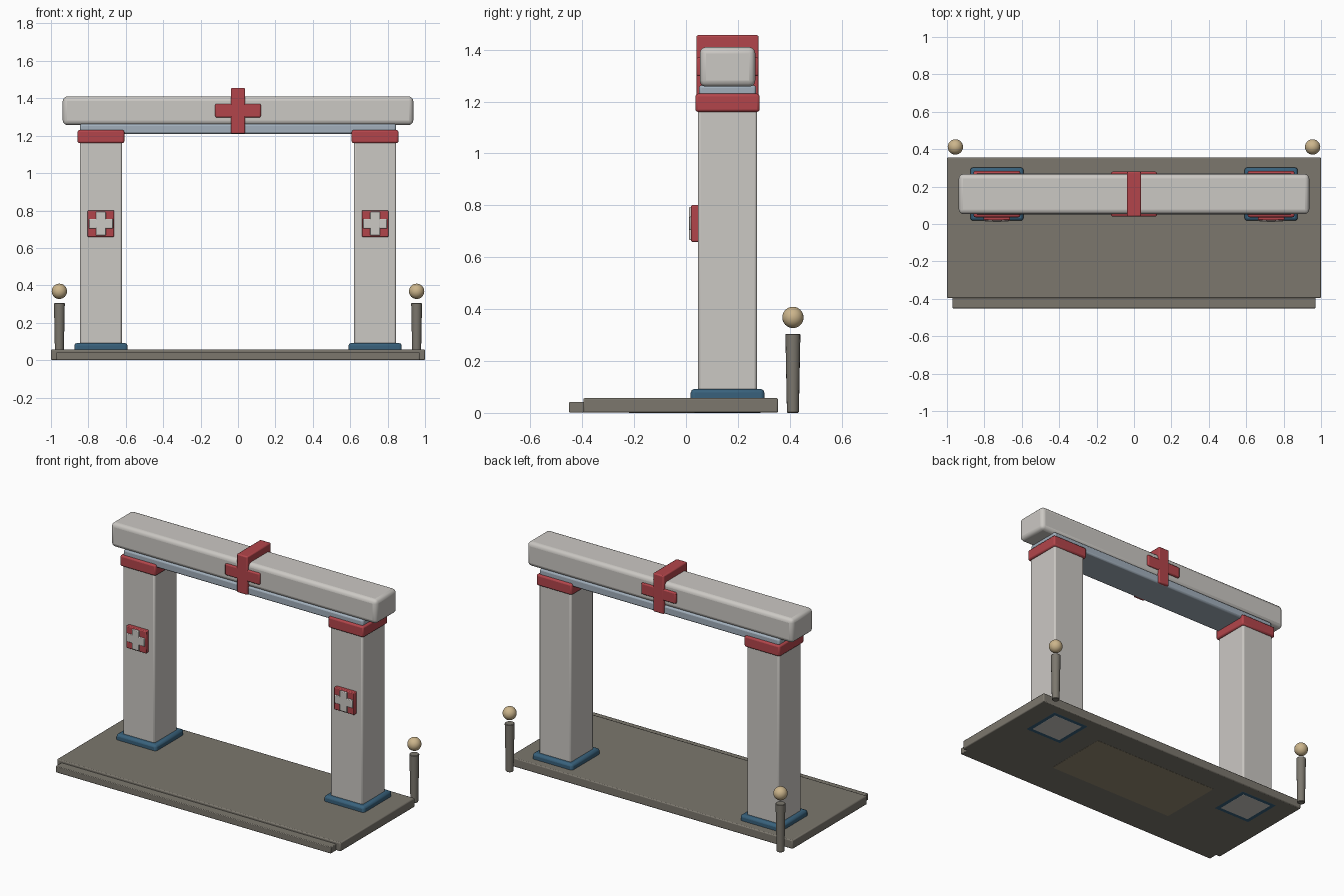
import bpy

if "Cube" in bpy.data.objects:
    bpy.data.objects.remove(bpy.data.objects["Cube"])


def material(name, rgb):
    m = bpy.data.materials.new(name)
    m.diffuse_color = (*rgb, 1)
    m.use_nodes = True
    m.node_tree.nodes["Principled BSDF"].inputs["Base Color"].default_value = m.diffuse_color
    return m


STONE = material("pale_stone", (0.60, 0.58, 0.55))
FLOOR = material("floor_stone", (0.20, 0.185, 0.155))
RED = material("red", (0.45, 0.06, 0.07))
BLUE = material("dark_blue", (0.04, 0.12, 0.20))
TRIM = material("pale_blue", (0.36, 0.43, 0.50))
WOOD = material("light_wood", (0.60, 0.46, 0.26))
MAT = material("mat", (0.30, 0.26, 0.17))
YC = 0.16    # centre line of the gate in y
PX = 0.733   # pillar distance from the middle


def finish(ob, name, mat, bevel=0.0, segments=2):
    ob.name = name
    ob.data.materials.append(mat)
    if bevel:
        b = ob.modifiers.new("bevel", "BEVEL")
        b.width = bevel
        b.segments = segments
        b.limit_method = 'ANGLE'
    bpy.ops.object.shade_smooth_by_angle()
    return ob


def box(name, x, y, z, mat, bevel=0.0, segments=2):
    """Box from (min, max) ranges."""
    ranges = (x, y, z)
    bpy.ops.mesh.primitive_cube_add(size=1, location=[(a + b) / 2 for a, b in ranges])
    ob = bpy.context.object
    ob.scale = [b - a for a, b in ranges]
    bpy.ops.object.transform_apply(location=False, rotation=False, scale=True)
    return finish(ob, name, mat, bevel, segments)


def around(c, half):
    return (c - half, c + half)


# Floor slab, front step and the mat set into the underside
box("floor_slab", (-1, 1), (-0.396, 0.355), (0.001, 0.057), FLOOR, 0.006)
box("front_step", (-0.97, 0.97), (-0.451, -0.38), (0.001, 0.042), FLOOR, 0.004)
box("underside_panel", (-0.45, 0.45), (-0.22, 0.2), (0.0, 0.03), MAT)

for side, s in (("left", -1), ("right", 1)):
    x = s * PX
    # Pillar with foot and cap
    box(side + "_plinth", around(x, 0.142), around(YC, 0.142), (0.0005, 0.092), BLUE, 0.014)
    box(side + "_pillar", around(x, 0.113), around(YC, 0.114), (0.0, 1.18), STONE, 0.01)
    box(side + "_cap", around(x, 0.125), around(YC, 0.124), (1.16, 1.23), RED, 0.01)

    # Plaque with raised cross
    box(side + "_plaque", around(x, 0.071), (0.020, 0.06), around(0.73, 0.071), RED, 0.005)
    box(side + "_plaque_cross_upright", around(x, 0.026), (0.012, 0.05),
        around(0.73, 0.064), STONE, 0.004)
    box(side + "_plaque_cross_bar", around(x, 0.064), (0.0125, 0.05),
        around(0.73, 0.026), STONE, 0.004)

    # Bollard behind the slab, slightly wider at the top
    bpy.ops.mesh.primitive_cone_add(vertices=16, radius1=0.023, radius2=0.029, depth=0.305,
                                    location=(s * 0.955, 0.412, 0.1525))
    finish(bpy.context.object, side + "_post", FLOOR, 0.003, 1)
    bpy.ops.mesh.primitive_uv_sphere_add(segments=24, ring_count=16, radius=0.041,
                                         location=(s * 0.955, 0.412, 0.368))
    finish(bpy.context.object, side + "_post_ball", WOOD)

# Lintel and the trim board under it
box("lintel_trim", (-0.845, 0.845), around(YC, 0.110), (1.21, 1.263), TRIM, 0.01)
box("lintel", (-0.937, 0.937), around(YC, 0.107), (1.257, 1.41), STONE, 0.024, 3)

# Cross wrapped through the lintel
box("lintel_cross_upright", around(0, 0.038), around(YC, 0.120), (1.211, 1.456), RED, 0.007)
box("lintel_cross_bar", around(0, 0.122), around(YC, 0.1195), (1.298, 1.37), RED, 0.007)
